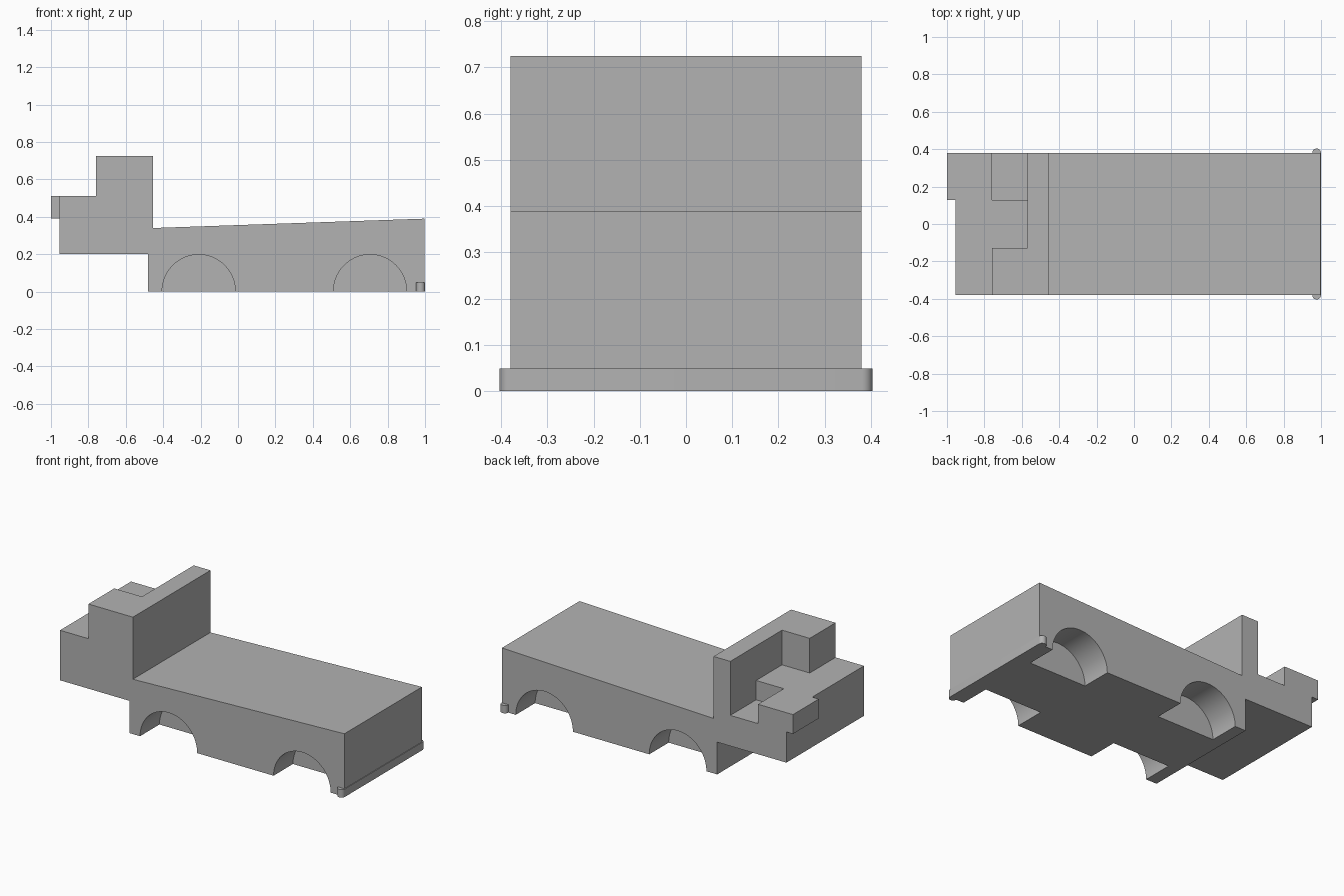
import bpy
import math
from mathutils import Vector

if "Cube" in bpy.data.objects:
    bpy.data.objects.remove(bpy.data.objects["Cube"], do_unlink=True)

grey = bpy.data.materials.new("plain_grey")
grey.use_nodes = True
grey.diffuse_color = (0.45, 0.45, 0.45, 1)
grey.node_tree.nodes["Principled BSDF"].inputs["Base Color"].default_value = (0.45, 0.45, 0.45, 1)

HALF = 0.38          # half body width
END = 0.996          # bed end
SLOT = 0.127         # half width of the cab's middle shelf


def prism(name, outline, start, depth):
    """Extrude an outline of 3D points along a direction."""
    n = len(outline)
    a = [Vector(p) + Vector(start) for p in outline]
    verts = a + [p + Vector(depth) for p in a]
    faces = [tuple(range(n)), tuple(reversed(range(n, 2 * n)))]
    faces += [(i, i + n, (i + 1) % n + n, (i + 1) % n) for i in range(n)]
    mesh = bpy.data.meshes.new(name)
    mesh.from_pydata(verts, [], faces)
    mesh.materials.append(grey)
    obj = bpy.data.objects.new(name, mesh)
    bpy.context.collection.objects.link(obj)
    bpy.ops.object.select_all(action='DESELECT')
    obj.select_set(True)
    bpy.context.view_layer.objects.active = obj
    bpy.ops.object.mode_set(mode='EDIT')
    bpy.ops.mesh.select_all(action='SELECT')
    bpy.ops.mesh.normals_make_consistent(inside=False)
    bpy.ops.object.mode_set(mode='OBJECT')
    return obj


def box(name, x0, x1, y0, y1, z0, z1):
    outline = [(x0, 0, z0), (x1, 0, z0), (x1, 0, z1), (x0, 0, z1)]
    return prism(name, outline, (0, y0, 0), (0, y1 - y0, 0))


def combine(target, tool, operation):
    """Apply a boolean and discard the tool."""
    mod = target.modifiers.new(operation, 'BOOLEAN')
    mod.operation = operation
    mod.solver = 'EXACT'
    mod.object = tool
    bpy.context.view_layer.objects.active = target
    bpy.ops.object.modifier_apply(modifier=mod.name)
    bpy.data.objects.remove(tool, do_unlink=True)


def smooth(obj):
    bpy.ops.object.select_all(action='DESELECT')
    obj.select_set(True)
    bpy.context.view_layer.objects.active = obj
    bpy.ops.object.shade_smooth_by_angle(angle=math.radians(30))


# Body: sloping bed, tall cab wall and shelf in one side profile
profile = [(-0.48, 0), (END, 0), (END, 0.39), (-0.455, 0.34), (-0.455, 0.725),
           (-0.57, 0.725), (-0.57, 0.51), (-0.955, 0.51), (-0.955, 0.2), (-0.48, 0.2)]
body = prism("truck_body", [(x, 0, z) for x, z in profile], (0, -HALF, 0), (0, 2 * HALF, 0))

# Tall cab corner and overhanging lip
combine(body, box("cab_corner", -0.76, -0.57, -HALF, -SLOT, 0.51, 0.725), 'UNION')
combine(body, box("cab_lip", -1.0, -0.955, SLOT, HALF, 0.39, 0.51), 'UNION')

# Seat recess on the far side of the cab
combine(body, box("seat_cutter", -0.76, -0.57, SLOT, HALF + 0.1, 0.39, 0.6), 'DIFFERENCE')

# Wheel arches on both sides
SIDES = 64
for x in (-0.21, 0.706):
    for side in (-1, 1):
        ring = [(x + 0.196 * math.cos(math.tau * i / SIDES), 0,
                 0.198 * math.sin(math.tau * i / SIDES)) for i in range(SIDES)]
        combine(body, prism("arch_cutter", ring, (0, side * 0.19, 0), (0, side * 0.3, 0)), 'DIFFERENCE')
smooth(body)

# Bumper bar with rounded ends
R = 0.0235
ends = []
for side in (1, -1):
    for i in range(17):
        t = math.pi * i / 16
        ends.append((1 - R + side * R * math.cos(t), side * (HALF + R * math.sin(t)), 0))
bumper = prism("bumper", ends, (0, 0, 0), (0, 0, 0.049))
smooth(bumper)
